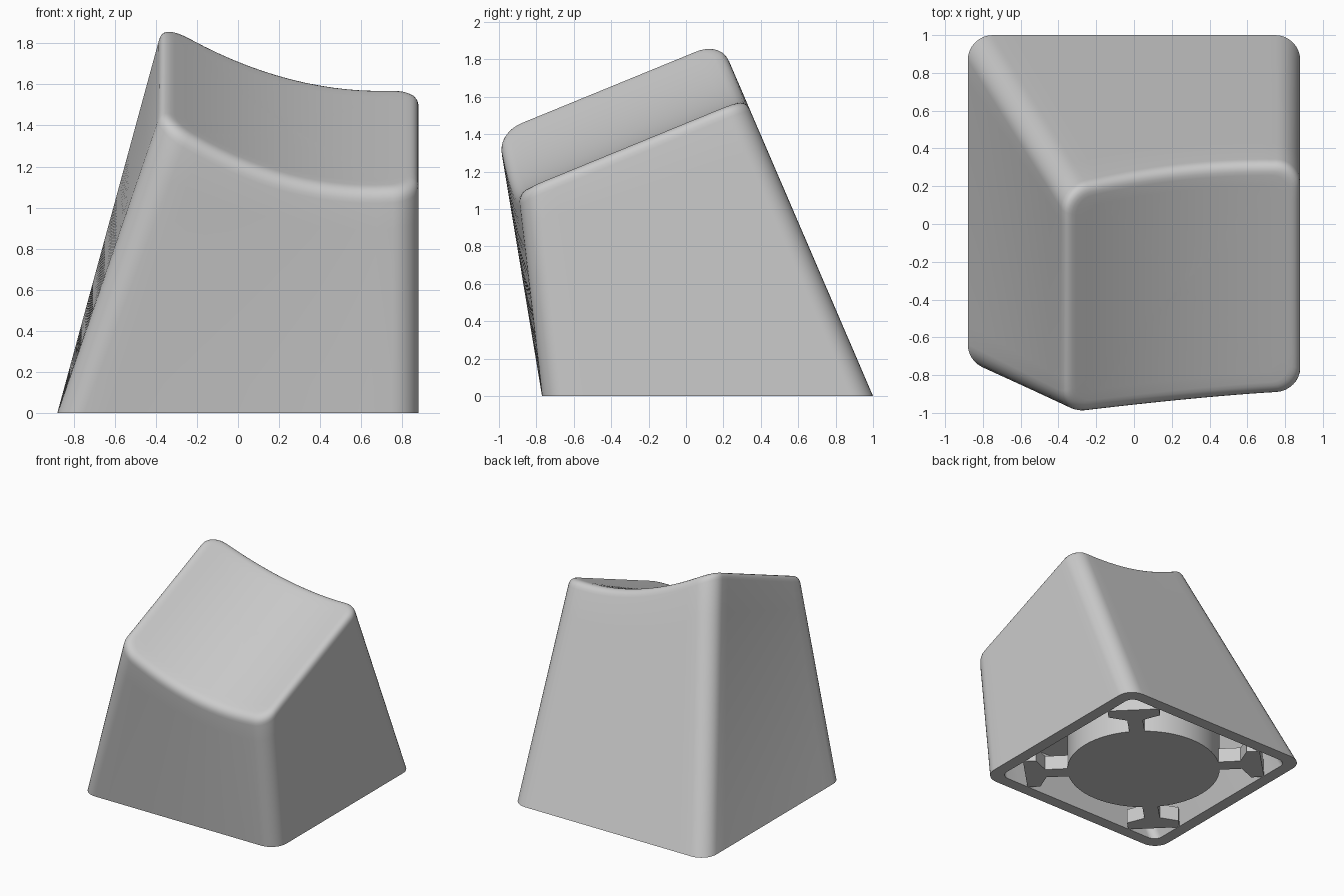
import bpy, bmesh, math
from mathutils import Vector

cube = bpy.data.objects.get("Cube")
if cube:
    bpy.data.objects.remove(cube, do_unlink=True)

grey = bpy.data.materials.new("plain_grey")
grey.use_nodes = True
grey.diffuse_color = (0.6, 0.6, 0.6, 1)
grey.node_tree.nodes["Principled BSDF"].inputs["Base Color"].default_value = (0.6, 0.6, 0.6, 1)

HALF = 0.88                 # half width of the base
FRONT, BACK = -0.77, 1.0    # base depth
MID = (FRONT + BACK) / 2
ARC, SIDE = 8, 14           # steps per corner and per side


def rounded_square(inset, radius):
    """Points round a unit square, drawn in by inset."""
    lo, hi = inset + radius, 1 - inset - radius
    centres = [(hi, hi), (lo, hi), (lo, lo), (hi, lo)]
    pts = []
    for k, (cx, cy) in enumerate(centres):
        for i in range(ARC + 1):
            a = math.pi / 2 * (k + i / ARC)
            pts.append(Vector((cx + radius * math.cos(a), cy + radius * math.sin(a))))
        nx, ny = centres[(k + 1) % 4]
        a = math.pi / 2 * (k + 1)
        start = pts[-1].copy()
        end = Vector((nx + radius * math.cos(a), ny + radius * math.sin(a)))
        pts += [start.lerp(end, j / SIDE) for j in range(1, SIDE)]
    return pts


def base_point(p):
    return Vector(((2 * p.x - 1) * HALF, FRONT + p.y * (BACK - FRONT), 0))


def top_point(p):
    """Map the unit square to the leaning, scooped top."""
    x = -0.37 + p.x * 1.25
    scoop = 1.455 + 0.342 * (x - 0.7) ** 2
    lean = max(0, (HALF - x) / 1.25)
    front = -0.89 - 0.12 * lean ** 1.3
    back = (1 - 0.43 * scoop) / 1.176
    y = front + p.y * (back - front)
    return Vector((x, y, scoop + 0.41 * y))


def finish(bm, name):
    bmesh.ops.recalc_face_normals(bm, faces=bm.faces)
    mesh = bpy.data.meshes.new(name)
    bm.to_mesh(mesh)
    bm.free()
    mesh.materials.append(grey)
    obj = bpy.data.objects.new(name, mesh)
    bpy.context.collection.objects.link(obj)
    bpy.ops.object.select_all(action='DESELECT')
    obj.select_set(True)
    bpy.context.view_layer.objects.active = obj
    bpy.ops.object.shade_smooth_by_angle(angle=math.radians(35))
    return obj


def shrink(pts, k):
    c = Vector((0.5, 0.5))
    return [c + (p - c) * k for p in pts]


# Shell: ceiling, cavity, bottom rim, outer wall, rounded lip, scooped top
base = [base_point(p) for p in rounded_square(0, 0.075)]
edge = [top_point(p) for p in rounded_square(0, 0.1)]
lip_plan = rounded_square(0.05, 0.07)
lip = [top_point(p) for p in lip_plan]
inner_base = [base_point(p) for p in rounded_square(0.055, 0.04)]
inner_top = [b.lerp(t, 0.35) for b, t in
             zip(inner_base, [top_point(p) for p in rounded_square(0.08, 0.04)])]

rings = [inner_top, inner_base, base]
shoulder = [e + (b - e).normalized() * 0.065 for b, e in zip(base, edge)]
rings += [[b.lerp(s, i / 8) for b, s in zip(base, shoulder)] for i in range(1, 8)]
for i in range(7):
    t = i / 6
    rings.append([s * (1 - t) ** 2 + e * 2 * t * (1 - t) + q * t * t
                  for s, e, q in zip(shoulder, edge, lip)])
rings += [[top_point(p) for p in shrink(lip_plan, k / 10)] for k in range(9, 0, -1)]

bm = bmesh.new()
loops = [[bm.verts.new(p) for p in ring] for ring in rings]
n = len(base)
for a, b in zip(loops, loops[1:]):
    for i in range(n):
        j = (i + 1) % n
        bm.faces.new((a[i], a[j], b[j], b[i]))
bm.faces.new(loops[0])
hub = bm.verts.new(top_point(Vector((0.5, 0.5))))
for i in range(n):
    bm.faces.new((loops[-1][i], loops[-1][(i + 1) % n], hub))
finish(bm, "cap_shell")

# Round stem under the cap
bpy.ops.mesh.primitive_cylinder_add(vertices=64, radius=0.59, depth=0.52,
                                    location=(0, MID, 0.26))
stem = bpy.context.object
stem.name = "round_stem"
stem.data.materials.append(grey)
bpy.ops.object.shade_smooth_by_angle(angle=math.radians(35))

# Diagonal T-shaped ribs from the stem towards each corner
profile = [(0.56, 0.06), (0.76, 0.06), (0.82, 0.2), (0.92, 0.2)]
outline = profile + [(r, -w) for r, w in reversed(profile)]
for name, deg in (("back_left", 45), ("back_right", 135),
                  ("front_right", 225), ("front_left", 315)):
    bm = bmesh.new()
    a = math.radians(deg)
    verts = [bm.verts.new((r * math.cos(a) - w * math.sin(a),
                           MID + r * math.sin(a) + w * math.cos(a), 0))
             for r, w in outline]
    face = bm.faces.new(verts)
    up = bmesh.ops.extrude_face_region(bm, geom=[face])["geom"]
    bmesh.ops.translate(bm, vec=(0, 0, 0.12),
                        verts=[v for v in up if isinstance(v, bmesh.types.BMVert)])
    finish(bm, name + "_rib")
